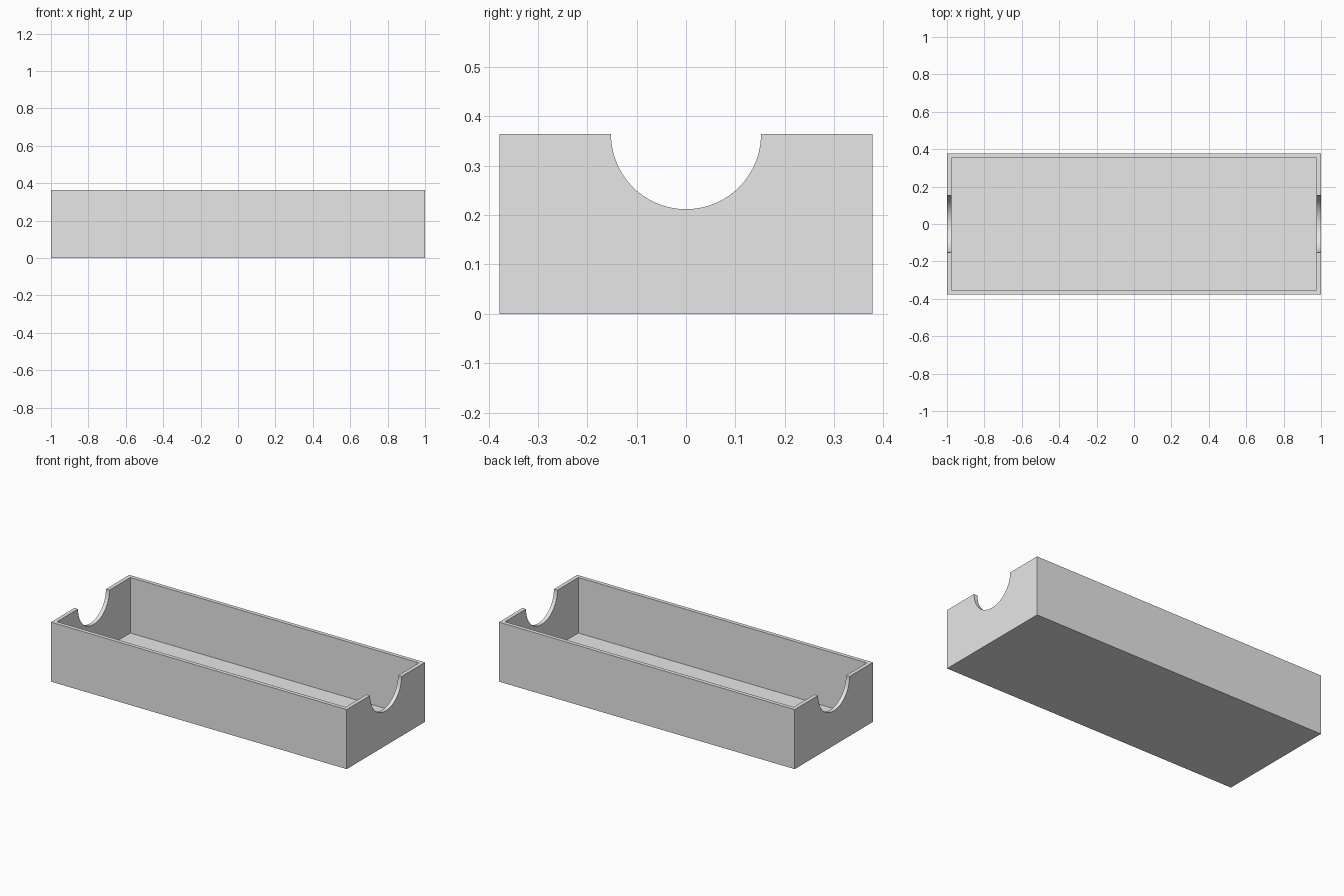
import bpy
import math

cube = bpy.data.objects.get("Cube")
if cube:
    bpy.data.objects.remove(cube, do_unlink=True)

LENGTH, WIDTH, HEIGHT = 2.0, 0.756, 0.364
WALL = 0.024
NOTCH_RADIUS = 0.152

grey = bpy.data.materials.new("light grey")
grey.use_nodes = True
colour = (0.8, 0.8, 0.8, 1)
grey.diffuse_color = colour
grey.node_tree.nodes["Principled BSDF"].inputs["Base Color"].default_value = colour


def box(name, size, bottom):
    """Box centred on x and y, resting at the given height."""
    bpy.ops.mesh.primitive_cube_add(size=1, location=(0, 0, bottom + size[2] / 2))
    obj = bpy.context.object
    obj.name = name
    obj.scale = size
    bpy.ops.object.transform_apply(location=True, rotation=True, scale=True)
    return obj


def cut(target, cutter):
    """Subtract the cutter from the target, then discard it."""
    cutter.hide_render = True
    mod = target.modifiers.new("cut", 'BOOLEAN')
    mod.operation = 'DIFFERENCE'
    mod.solver = 'EXACT'
    mod.object = cutter
    bpy.context.view_layer.objects.active = target
    bpy.ops.object.modifier_apply(modifier=mod.name)
    bpy.data.objects.remove(cutter, do_unlink=True)


# Outer block of the open tray
tray = box("tray", (LENGTH, WIDTH, HEIGHT), 0)
tray.data.materials.append(grey)

# Hollow interior, leaving thin walls and floor
cut(tray, box("cavity_cutter", (LENGTH - 2 * WALL, WIDTH - 2 * WALL, HEIGHT), WALL))

# Half-round finger notches through both end walls
bpy.ops.mesh.primitive_cylinder_add(
    vertices=96, radius=NOTCH_RADIUS, depth=LENGTH + 0.4,
    location=(0, 0, HEIGHT), rotation=(0, math.pi / 2, 0))
notch = bpy.context.object
notch.name = "notch_cutter"
bpy.ops.object.transform_apply(location=True, rotation=True, scale=True)
cut(tray, notch)

# Smooth the notch curves, keep the box edges sharp
bpy.ops.object.select_all(action='DESELECT')
tray.select_set(True)
bpy.context.view_layer.objects.active = tray
bpy.ops.object.shade_smooth_by_angle(angle=math.radians(30))
